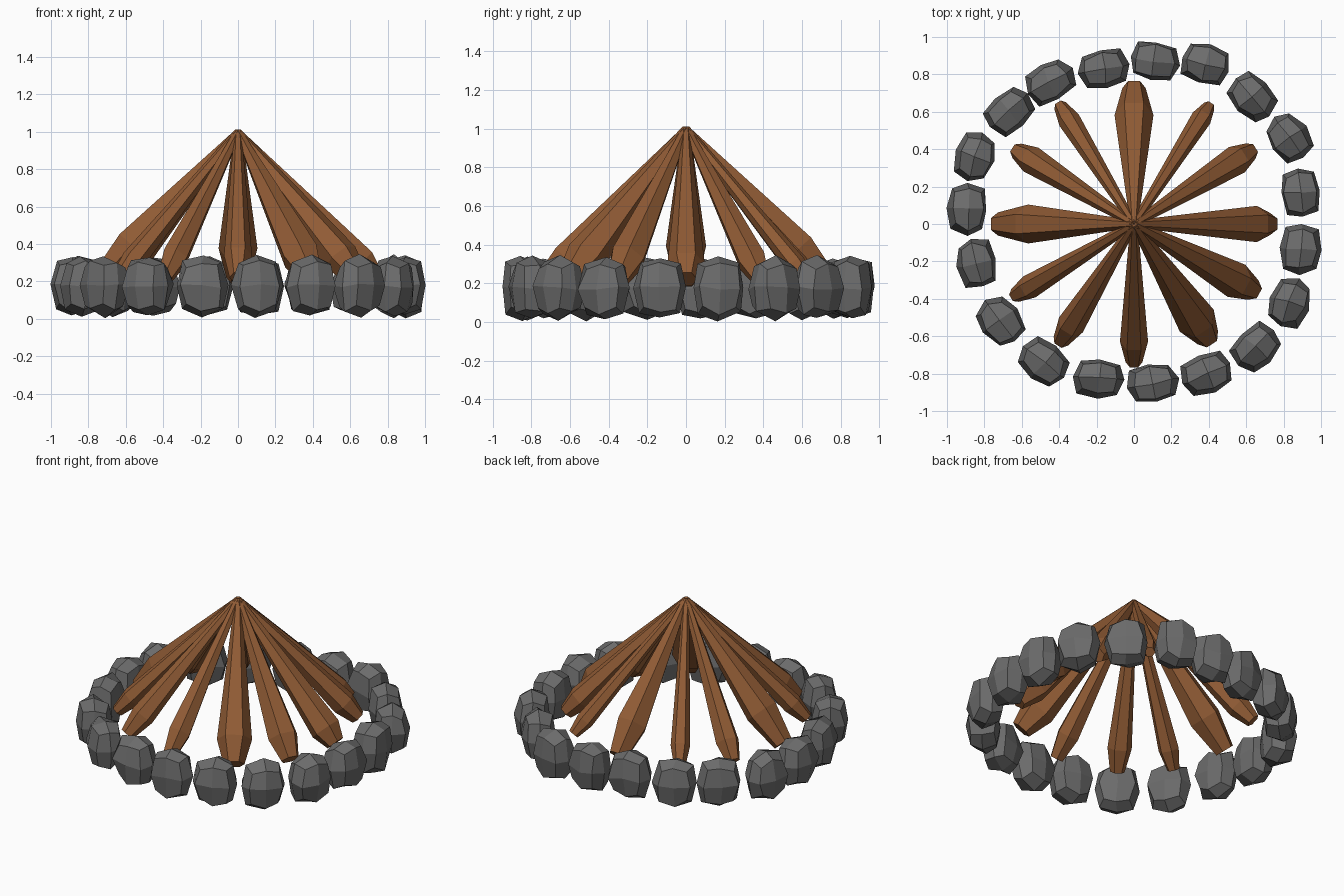
import bpy, bmesh, random
from math import sin, cos, pi, radians, atan2
from mathutils import Vector, Matrix

if "Cube" in bpy.data.objects:
    bpy.data.objects.remove(bpy.data.objects["Cube"])

random.seed(4)


def material(name, col):
    m = bpy.data.materials.new(name)
    m.diffuse_color = (*col, 1)
    m.use_nodes = True
    m.node_tree.nodes["Principled BSDF"].inputs["Base Color"].default_value = m.diffuse_color
    return m


WOOD = material("wood", (0.28, 0.105, 0.035))
STONE = material("stone", (0.15, 0.15, 0.15))


def add_object(name, bm, mat):
    bmesh.ops.recalc_face_normals(bm, faces=bm.faces)
    me = bpy.data.meshes.new(name)
    bm.to_mesh(me)
    bm.free()
    me.materials.append(mat)
    ob = bpy.data.objects.new(name, me)
    bpy.context.collection.objects.link(ob)
    return ob


def log(name, angle, rad, swell):
    """Hexagonal log leaning to the apex, swelling and then narrowing at its foot."""
    rot = Matrix.Rotation(radians(angle), 3, 'Z')
    end = 0.6 * rad
    top, foot = Vector((0, 0, 1.0)), Vector((0.77 - 0.7 * end, 0, 0.22))
    axis = (foot - top).normalized()
    side = Vector((0, 1, 0))
    up = side.cross(axis)
    bm = bmesh.new()
    rings = []
    for t, r in ((0, 0.02), (swell, rad), (1, end)):
        c = top.lerp(foot, t)
        rings.append([bm.verts.new(rot @ (c + r * (cos(k * pi / 3) * side + sin(k * pi / 3) * up)))
                      for k in range(6)])
    for a, b in zip(rings, rings[1:]):
        for k in range(6):
            j = (k + 1) % 6
            bm.faces.new((a[k], a[j], b[j], b[k]))
    bm.faces.new(rings[0])
    bm.faces.new(rings[-1])
    return add_object(name, bm, WOOD)


def stone(name, x, y):
    """Rounded 24-faced block with slightly uneven corners, turned along the ring."""
    bm = bmesh.new()
    bmesh.ops.create_cube(bm, size=2)
    bmesh.ops.subdivide_edges(bm, edges=bm.edges[:], cuts=1, use_grid_fill=True)
    turn = Matrix.Rotation(atan2(y, x) + random.uniform(-0.15, 0.15), 3, 'Z')
    for v in bm.verts:
        n = sum(abs(c) > 0.5 for c in v.co)
        p = v.co * (1, 1.0, 0.79, 0.63)[n]
        p += Vector([random.uniform(-0.07, 0.07) for _ in range(3)])
        p = Vector((p.x * 0.107, p.y * 0.136, p.z * 0.163))
        v.co = turn @ p + Vector((x, y, 0.175))
        v.co.z = max(v.co.z, 0.0)
    return add_object(name, bm, STONE)


# Logs: angle, largest radius, where along the log it swells most
LOGS = [(0, .097, .9), (32, .08, .88), (57.5, .055, .9), (90, .104, .8),
        (122, .06, .88), (148, .075, .88), (180, .104, .78), (211, .065, .88),
        (238, .075, .86), (270, .075, .85), (303, .108, .85), (331, .098, .86)]
for i, (a, r, s) in enumerate(LOGS):
    log(f"log_{i + 1}", a, r, s)

# Ring of stones
STONES = [(.89, .17), (.83, .46), (.63, .68), (.385, .855), (.11, .87), (-.16, .83),
          (-.45, .76), (-.67, .60), (-.85, .36), (-.89, .08), (-.84, -.21),
          (-.715, -.52), (-.48, -.74), (-.19, -.825), (.10, -.85), (.39, -.80),
          (.65, -.66), (.83, -.42), (.89, -.135)]
for i, (x, y) in enumerate(STONES):
    stone(f"stone_{i + 1}", x, y)
